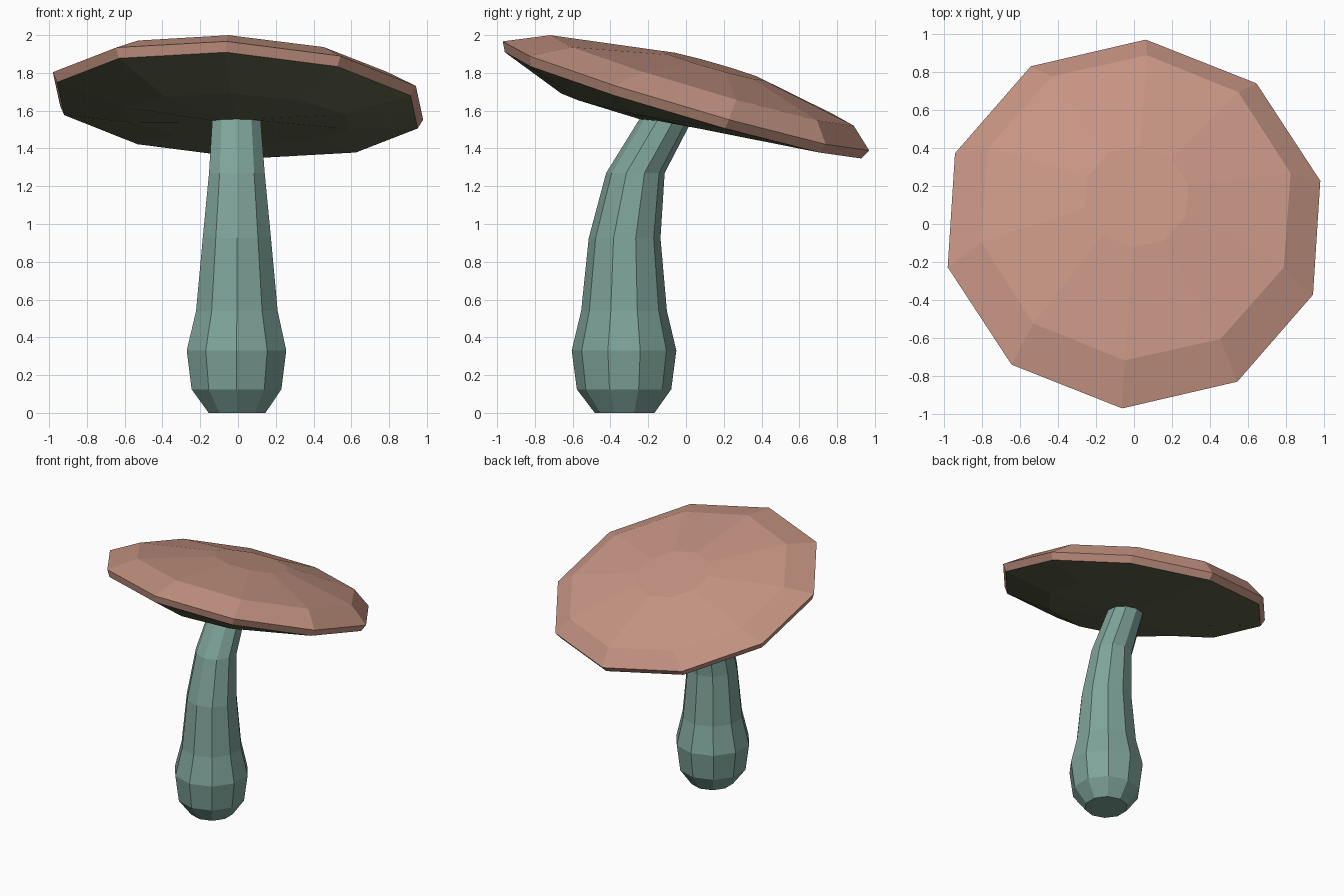
import bpy, bmesh, math
from mathutils import Vector

if "Cube" in bpy.data.objects:
    bpy.data.objects.remove(bpy.data.objects["Cube"])

SIDES = 10

# Each ring: centre (x, y, z), radius, slope in x, slope in y, twist in degrees
stem_rings = [
    ((-0.005, -0.325, 0.00), 0.158, 0, 0, 0),
    ((-0.008, -0.328, 0.125), 0.250, 0, 0, 0),
    ((-0.008, -0.328, 0.33), 0.277, 0, 0, 0),
    ((-0.006, -0.328, 0.54), 0.227, 0, 0, 0),
    ((-0.006, -0.325, 0.925), 0.190, 0, 0, 0),
    ((-0.006, -0.268, 1.27), 0.155, 0, 0, 0),
    ((-0.008, -0.112, 1.543), 0.135, 0, -0.09, 0),
]
underside = ((-0.003, -0.06, 1.56), 0.615, -0.045, -0.215, -3.5)
lower_rim = ((-0.003, -0.015, 1.628), 0.987, -0.06, -0.294, -4)
rim = ((0, 0, 1.678), 1.014, -0.06, -0.294, -4)
shoulder = ((0.01, 0.085, 1.76), 0.84, -0.06, -0.294, -4.5)
crown = ((0.015, 0.145, 1.838), 0.28, -0.06, -0.285, -4.5)


def ring_points(centre, radius, slope_x, slope_y, twist):
    tilt = Vector((0, 0, 1)).rotation_difference(Vector((-slope_x, -slope_y, 1)))
    points = []
    for i in range(SIDES):
        a = math.radians(-90 + twist) + math.tau * i / SIDES
        points.append(Vector(centre) + tilt @ Vector((radius * math.cos(a), radius * math.sin(a), 0)))
    return points


def loft(name, rings, colour, close_bottom=False, close_top=False):
    bm = bmesh.new()
    loops = [[bm.verts.new(p) for p in ring_points(*r)] for r in rings]
    for low, high in zip(loops, loops[1:]):
        for i in range(SIDES):
            j = (i + 1) % SIDES
            bm.faces.new((low[i], low[j], high[j], high[i]))
    if close_bottom:
        bm.faces.new(loops[0][::-1])
    if close_top:
        bm.faces.new(loops[-1])
    mesh = bpy.data.meshes.new(name)
    bm.to_mesh(mesh)
    bm.free()
    mat = bpy.data.materials.new(name + "_colour")
    mat.diffuse_color = (*colour, 1)
    mat.use_nodes = True
    mat.node_tree.nodes["Principled BSDF"].inputs["Base Color"].default_value = mat.diffuse_color
    mesh.materials.append(mat)
    obj = bpy.data.objects.new(name, mesh)
    bpy.context.collection.objects.link(obj)
    return obj


# Bulbous leaning stem
loft("stem", stem_rings, (0.21, 0.37, 0.32), close_bottom=True)
# Dark underside spreading from the stem top to the cap's edge
loft("cap_underside", [stem_rings[-1], underside, lower_rim], (0.13, 0.14, 0.075))
# Tilted cap with a thin rim and flat crown
loft("cap", [lower_rim, rim, shoulder, crown], (0.57, 0.30, 0.23), close_top=True)
